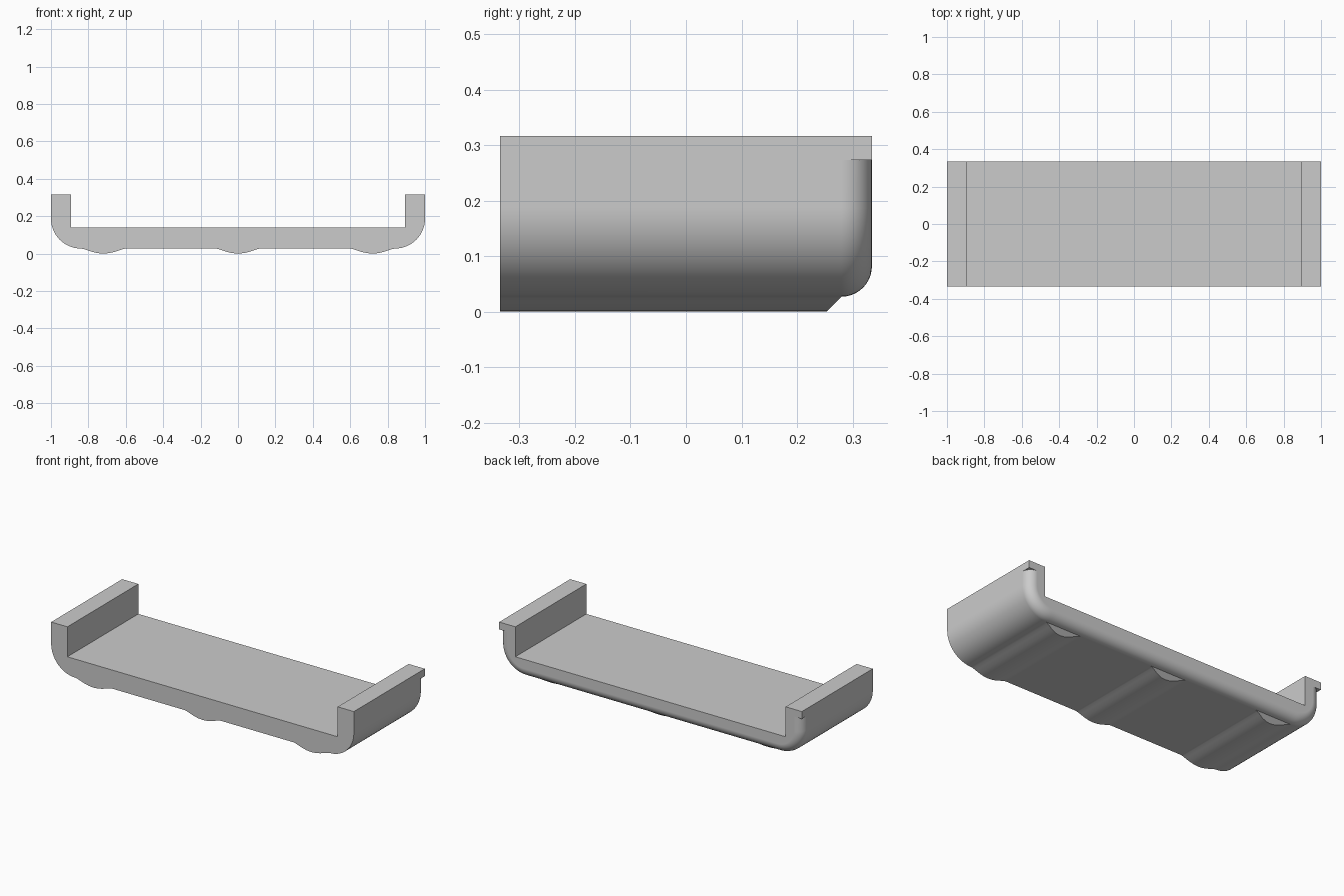
import bpy, bmesh
from math import sin, cos, pi

cube = bpy.data.objects.get("Cube")
if cube:
    bpy.data.objects.remove(cube)

HALF_Y, TOP, LEDGE, FLOOR, BASE = 0.335, 0.317, 0.273, 0.138, 0.027
WALL, CORNER, FILLET = 0.107, 0.16, 0.055
RIB_CENTRES = (-0.72, 0, 0.72)
HALF_RIB = [(-0.12, 0), (-0.105, 0.003), (-0.085, 0.0095), (-0.06, 0.018), (-0.03, 0.0248)]
RIB = HALF_RIB + [(0, BASE)] + [(-x, h) for x, h in reversed(HALF_RIB)]


def section(inset=0, rib=1):
    """U-shaped section; the outer skin below the ledge moves in by inset."""
    side = [(-1 + WALL, FLOOR), (-1 + WALL, TOP), (-1, TOP), (-1, LEDGE), (-1 + inset, LEDGE)]
    for i in range(15):
        a = pi / 2 * i / 14
        r = CORNER - inset
        side.append((-1 + CORNER - r * cos(a), BASE + CORNER - r * sin(a)))
    ribs = [(c + x, BASE + inset - h * rib) for c in RIB_CENTRES for x, h in RIB]
    return side + ribs + [(-x, z) for x, z in reversed(side)]


# Straight run, sloped rib ends, then the rounded back edge
front_y = HALF_Y - FILLET
loops = [[(x, -HALF_Y, z) for x, z in section()],
         [(x, front_y + min(z - BASE, 0), z) for x, z in section()]]
for i in range(11):
    a = pi / 2 * i / 10
    y = front_y + FILLET * sin(a)
    loops.append([(x, y, z) for x, z in section(FILLET * (1 - cos(a)), 0)])

bm = bmesh.new()
rings = [[bm.verts.new(p) for p in loop] for loop in loops]
count = len(rings[0])
for a, b in zip(rings, rings[1:]):
    for i in range(count):
        j = (i + 1) % count
        bm.faces.new((a[i], a[j], b[j], b[i]))
bm.faces.new(rings[0])
bm.faces.new(rings[-1])
bmesh.ops.remove_doubles(bm, verts=bm.verts, dist=0.00005)
bmesh.ops.recalc_face_normals(bm, faces=bm.faces)
mesh = bpy.data.meshes.new("ribbed_tray")
bm.to_mesh(mesh)
bm.free()

# Plain grey finish
grey = bpy.data.materials.new("light_grey")
grey.use_nodes = True
colour = (0.6, 0.6, 0.6, 1)
grey.diffuse_color = colour
grey.node_tree.nodes["Principled BSDF"].inputs["Base Color"].default_value = colour
mesh.materials.append(grey)

tray = bpy.data.objects.new("ribbed_tray", mesh)
bpy.context.collection.objects.link(tray)
bpy.ops.object.select_all(action="DESELECT")
tray.select_set(True)
bpy.context.view_layer.objects.active = tray
bpy.ops.object.shade_smooth_by_angle(angle=pi / 6)
normals = tray.modifiers.new("flat_face_normals", "WEIGHTED_NORMAL")
normals.keep_sharp = True
